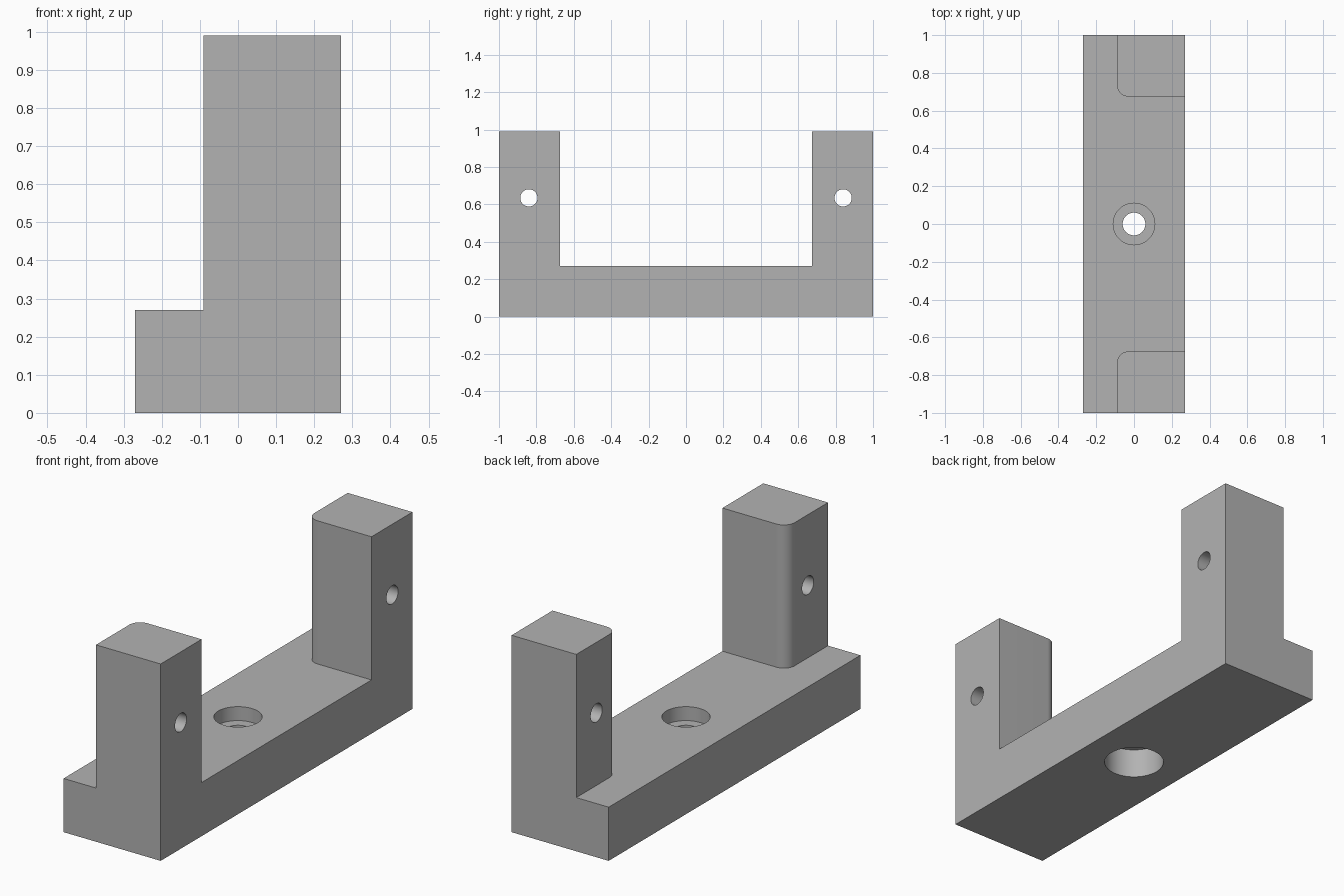
import bpy, bmesh, math
from mathutils import Matrix

if "Cube" in bpy.data.objects:
    bpy.data.objects.remove(bpy.data.objects["Cube"], do_unlink=True)

HALF_W, HALF_L = 0.27, 1.0
BASE_H, TOTAL_H = 0.27, 0.99
POST_X, POST_Y, FILLET = -0.09, 0.675, 0.06

grey = bpy.data.materials.new("plain grey")
grey.use_nodes = True
colour = (0.45, 0.45, 0.45, 1)
grey.diffuse_color = colour
grey.node_tree.nodes["Principled BSDF"].inputs["Base Color"].default_value = colour


def make_object(name, bm):
    bmesh.ops.recalc_face_normals(bm, faces=bm.faces[:])
    mesh = bpy.data.meshes.new(name)
    bm.to_mesh(mesh)
    bm.free()
    mesh.materials.append(grey)
    obj = bpy.data.objects.new(name, mesh)
    bpy.context.collection.objects.link(obj)
    return obj


def prism(name, outline, z0, z1):
    bm = bmesh.new()
    face = bm.faces.new([bm.verts.new((x, y, z0)) for x, y in outline])
    new = bmesh.ops.extrude_face_region(bm, geom=[face])["geom"]
    verts = [v for v in new if isinstance(v, bmesh.types.BMVert)]
    bmesh.ops.translate(bm, verts=verts, vec=(0, 0, z1 - z0))
    return make_object(name, bm)


def cylinder(name, radius, depth, centre, axis="Z"):
    bm = bmesh.new()
    turn = Matrix.Rotation(math.pi / 2, 4, "Y") if axis == "X" else Matrix()
    bmesh.ops.create_cone(bm, cap_ends=True, segments=64, radius1=radius, radius2=radius,
                          depth=depth, matrix=Matrix.Translation(centre) @ turn)
    return make_object(name, bm)


def combine(body, tool, operation):
    mod = body.modifiers.new(tool.name, "BOOLEAN")
    mod.operation, mod.solver, mod.object = operation, "EXACT", tool
    bpy.context.view_layer.objects.active = body
    bpy.ops.object.modifier_apply(modifier=mod.name)
    bpy.data.objects.remove(tool, do_unlink=True)


# Base bar
bracket = prism("bracket", [(-HALF_W, -HALF_L), (HALF_W, -HALF_L),
                            (HALF_W, HALF_L), (-HALF_W, HALF_L)], 0, BASE_H)

# End posts, each with one rounded inner corner
for side, name in ((-1, "front_post"), (1, "back_post")):
    arc = [math.pi / 2 * i / 12 for i in range(13)]
    outline = [(POST_X, side * HALF_L)]
    outline += [(POST_X + FILLET * (1 - math.cos(a)),
                 side * (POST_Y + FILLET * (1 - math.sin(a)))) for a in arc]
    outline += [(HALF_W, side * POST_Y), (HALF_W, side * HALF_L)]
    combine(bracket, prism(name, outline, BASE_H, TOTAL_H), "UNION")

# Cross holes through the posts
for y in (-0.84, 0.84):
    combine(bracket, cylinder("cross_hole", 0.046, 1, (0.1, y, 0.635), "X"), "DIFFERENCE")

# Central bolt hole, recessed from above and below
combine(bracket, cylinder("bolt_hole", 0.06, 1, (0, 0, 0.1)), "DIFFERENCE")
combine(bracket, cylinder("top_recess", 0.11, 0.2, (0, 0, BASE_H + 0.03)), "DIFFERENCE")
combine(bracket, cylinder("bottom_recess", 0.14, 0.2, (0, 0, 0.048)), "DIFFERENCE")

# Merge coplanar faces, then smooth only the curved walls
bm = bmesh.new()
bm.from_mesh(bracket.data)
bmesh.ops.remove_doubles(bm, verts=bm.verts[:], dist=0.0001)
bmesh.ops.dissolve_limit(bm, angle_limit=0.01, verts=bm.verts[:], edges=bm.edges[:])
bm.to_mesh(bracket.data)
bm.free()
bpy.ops.object.select_all(action="DESELECT")
bracket.select_set(True)
bpy.context.view_layer.objects.active = bracket
bpy.ops.object.shade_smooth_by_angle(angle=math.radians(30))
